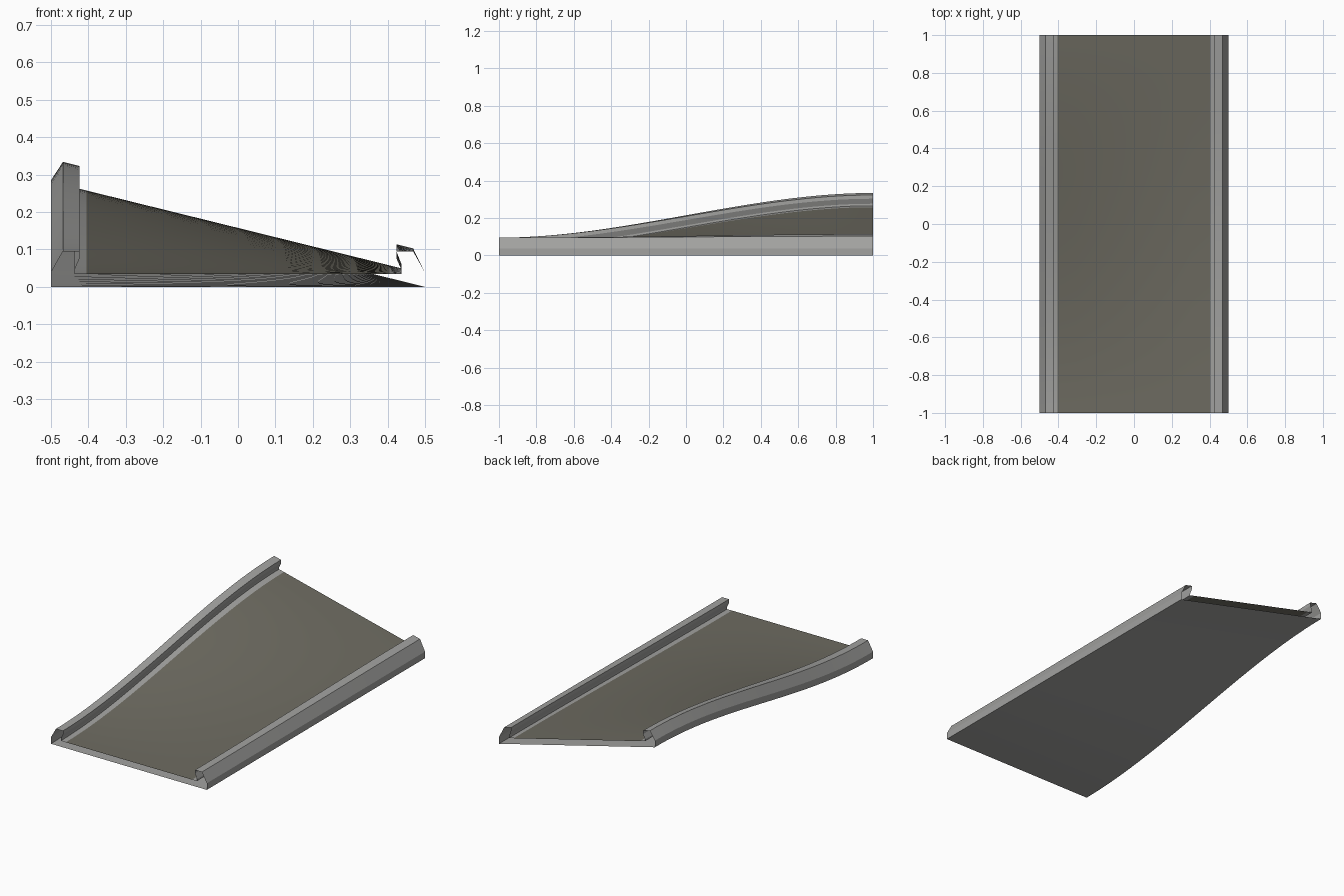
import bpy, bmesh

if "Cube" in bpy.data.objects:
    bpy.data.objects.remove(bpy.data.objects["Cube"])

def material(name, rgb):
    m = bpy.data.materials.new(name)
    m.diffuse_color = (*rgb, 1)
    m.use_nodes = True
    m.node_tree.nodes["Principled BSDF"].inputs["Base Color"].default_value = m.diffuse_color
    return m

concrete = material("light grey concrete", (0.36, 0.36, 0.35))
asphalt = material("brown grey asphalt", (0.155, 0.148, 0.12))
BANK, STEPS = 0.247, 32

def sweep(name, profile, mat, closed=False):
    """Sweep an (x, z) profile along y while the left side banks upward."""
    bm = bmesh.new()
    rows = []
    for i in range(STEPS + 1):
        t = i / STEPS
        h = BANK * t * t * (3 - 2 * t)
        rows.append([bm.verts.new((x, -1 + 2 * t, z + h * (0.5 - x))) for x, z in profile])
    n = len(profile)
    for a, b in zip(rows, rows[1:]):
        for j in range(n if closed else n - 1):
            k = (j + 1) % n
            bm.faces.new((a[j], a[k], b[k], b[j]))
    me = bpy.data.meshes.new(name)
    bm.to_mesh(me)
    bm.free()
    me.materials.append(mat)
    ob = bpy.data.objects.new(name, me)
    bpy.context.collection.objects.link(ob)
    bpy.context.view_layer.objects.active = ob
    ob.select_set(True)
    bpy.ops.object.shade_smooth_by_angle(angle=0.3)
    ob.select_set(False)

# Open-ended shell: kerb walls on both sides joined by the underside
kerb = [(0.405, 0.034), (0.437, 0.034), (0.437, 0.045), (0.424, 0.075),
        (0.424, 0.095), (0.468, 0.095), (0.5, 0.038), (0.5, 0.0)]
shell = [(-x, z) for x, z in kerb] + kerb[::-1]
sweep("kerbs_and_underside", shell[::-1], concrete)

# Banked road surface between the kerbs
sweep("road_surface", [(-0.405 + 0.81 * i / 8, 0.034) for i in range(9)], asphalt)
